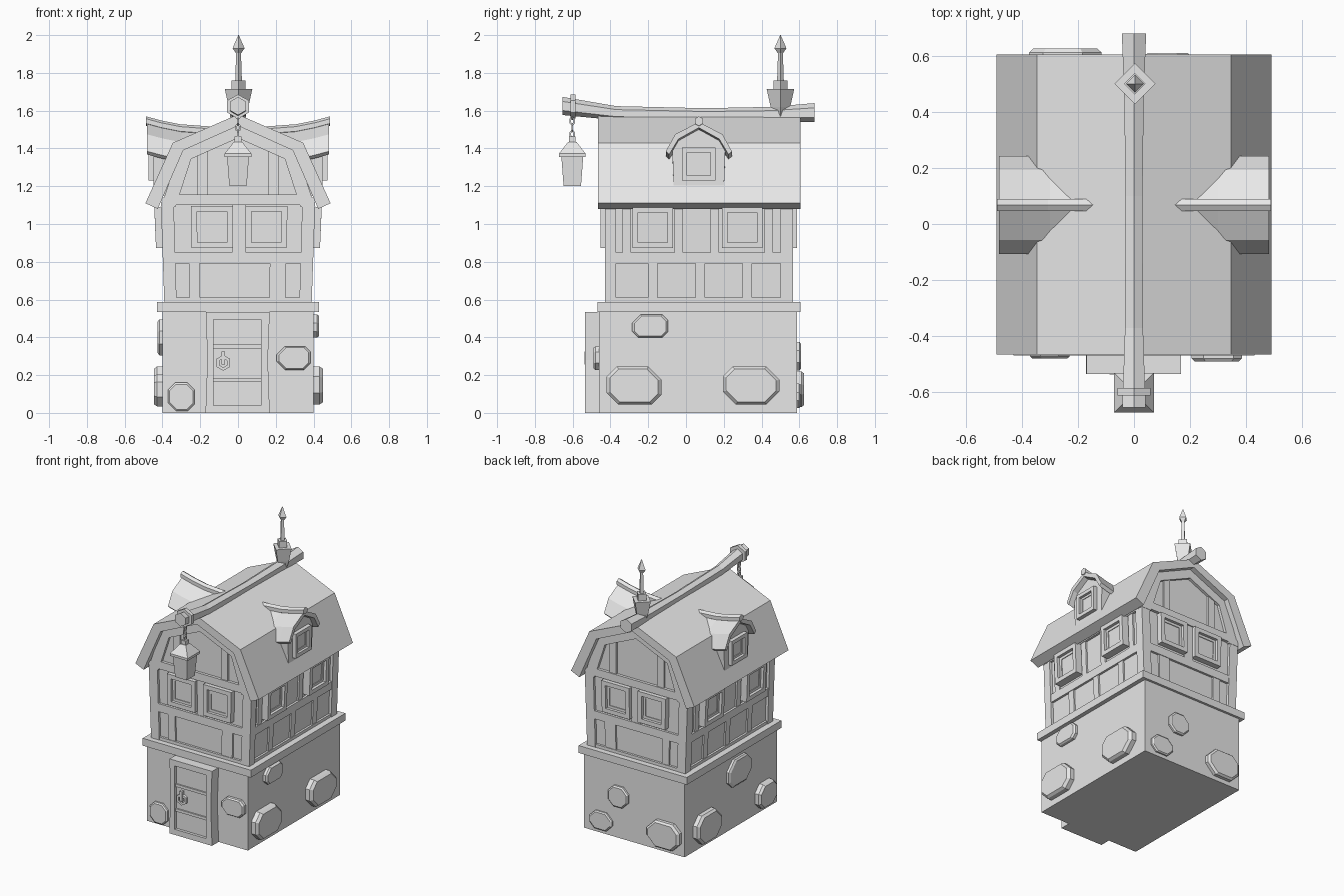
import bpy, bmesh, math, random
from math import sin, cos, pi

random.seed(4)
if "Cube" in bpy.data.objects:
    bpy.data.objects.remove(bpy.data.objects["Cube"])

grey = bpy.data.materials.new("plain_grey")
grey.use_nodes = True
grey.diffuse_color = (0.8, 0.8, 0.8, 1)
grey.node_tree.nodes["Principled BSDF"].inputs["Base Color"].default_value = (0.8, 0.8, 0.8, 1)


def loft(name, rings, closed=False):
    """Skin rings of 3D points; cap the ends unless the loft is a closed loop."""
    bm = bmesh.new()
    vs = [[bm.verts.new(p) for p in r] for r in rings]
    n = len(vs[0])
    pairs = list(zip(vs, vs[1:])) + ([(vs[-1], vs[0])] if closed else [])
    for a, b in pairs:
        for i in range(n):
            j = (i + 1) % n
            bm.faces.new((a[i], a[j], b[j], b[i]))
    if not closed:
        bm.faces.new(vs[0])
        bm.faces.new(vs[-1])
    bmesh.ops.recalc_face_normals(bm, faces=bm.faces)
    me = bpy.data.meshes.new(name)
    bm.to_mesh(me)
    bm.free()
    me.materials.append(grey)
    ob = bpy.data.objects.new(name, me)
    bpy.context.collection.objects.link(ob)
    return ob


# Each side maps (across, height, outward distance) to a point
SIDES = {
    "front": lambda u, z, d: (u, -d, z),
    "back": lambda u, z, d: (u, d, z),
    "right": lambda u, z, d: (d, u, z),
    "left": lambda u, z, d: (-d, u, z),
}


def panel(name, side, layers, flare=0.1, closed=False):
    """Stack of (outline, distance) layers on one side; upper storey flares outward."""
    rings = []
    for poly, d in layers:
        ring = []
        for u, z in poly:
            x, y, h = SIDES[side](u, z, d)
            ring.append((x * (1 + flare * min(max(z - 0.585, 0), 0.5)), y, h))
        rings.append(ring)
    return loft(f"{side}_{name}", rings, closed)


def rect(u0, u1, z0, z1, m=0.0):
    return [(u0 + m, z0 + m), (u1 - m, z0 + m), (u1 - m, z1 - m), (u0 + m, z1 - m)]


def ngon(n, r, u=0.0, z=0.0, turn=0.0, tall=1.0):
    return [(u + r * sin(2 * pi * i / n + turn), z + r * tall * cos(2 * pi * i / n + turn)) for i in range(n)]


def mirrored(half):
    """Half outline from the side to the centre line, completed symmetrically."""
    return half + [(-u, z) for u, z in reversed(half) if u > 0]


def box(name, x0, x1, y0, y1, z0, z1):
    return loft(name, [[(x, y, z) for x, y in rect(x0, x1, y0, y1)] for z in (z0, z1)])


def framed(name, side, u0, u1, z0, z1, back, front, m, sink, flare=0.1):
    """Raised frame with a sunken pane and a thin inner lip."""
    o, i, p = (rect(u0, u1, z0, z1, k) for k in (0, m, m * 1.6))
    return panel(name, side, [(o, back), (o, front), (i, front), (i, front - sink),
                              (p, front - sink), (p, front - sink - 0.005)], flare)


# Stone ground floor and ledge
box("stone_base", -0.4, 0.4, -0.46, 0.588, 0, 0.54)
box("stone_ledge", -0.43, 0.43, -0.468, 0.605, 0.535, 0.588)


def stone(side, u, z, w, h, d, out):
    """Chunky cut-corner stone set into the wall."""
    a, b = w / 2, h / 2
    poly = []
    for su, sz, flip in ((1, 1, 0), (1, -1, 1), (-1, -1, 0), (-1, 1, 1)):
        c = b * random.uniform(0.45, 0.75)
        pts = [(su * (a - c), sz * b), (su * a, sz * (b - c))]
        poly += pts[::-1] if flip else pts
    at = lambda k: [(u + p * k, z + q * k) for p, q in poly]
    panel("wall_stone", side, [(at(1), d - 0.02), (at(1), d + out * 0.65), (at(0.88), d + out)])


for s in (("front", -0.3, 0.085, 0.14, 0.15, 0.46, 0.02), ("front", 0.295, 0.29, 0.18, 0.125, 0.46, 0.03),
          ("right", -0.275, 0.145, 0.29, 0.2, 0.4, 0.05), ("right", -0.19, 0.46, 0.19, 0.12, 0.4, 0.03),
          ("right", 0.345, 0.145, 0.3, 0.2, 0.4, 0.05), ("left", 0.35, 0.14, 0.28, 0.21, 0.4, 0.045),
          ("left", -0.02, 0.4, 0.26, 0.19, 0.4, 0.025), ("left", -0.31, 0.12, 0.2, 0.17, 0.4, 0.045),
          ("back", -0.245, 0.125, 0.26, 0.19, 0.585, 0.04), ("back", 0.26, 0.09, 0.18, 0.13, 0.585, 0.02),
          ("back", 0.12, 0.3, 0.16, 0.15, 0.585, 0.025)):
    stone(*s)

# Door: frame, cross bars, ring handle
def jamb(m):
    return [(-0.172 + m, m), (0.168 - m, m), (0.158 - m, 0.28), (0.168 - m, 0.535 - m),
            (-0.17 + m, 0.535 - m), (-0.162 + m, 0.28)]


opening = [(-0.13, 0.04), (0.122, 0.04), (0.122, 0.28), (0.122, 0.495), (-0.13, 0.495), (-0.13, 0.28)]
panel("door_frame", "front", [(jamb(0), 0.44), (jamb(0), 0.535), (opening, 0.535), (opening, 0.515)])
for z in (0.175, 0.352):
    panel("door_bar", "front", [(rect(-0.13, 0.122, z - 0.01, z + 0.01), d) for d in (0.51, 0.525)])
ring = [(ngon(6, r, -0.078, 0.265), d) for r, d in ((0.042, 0.515), (0.042, 0.533), (0.024, 0.533), (0.024, 0.515))]
panel("door_ring", "front", ring, closed=True)
panel("door_ring_clasp", "front", [(rect(-0.088, -0.068, 0.255, 0.325), d) for d in (0.51, 0.537)])

# Plaster upper storey with gable ends
gable = mirrored([(0.37, 0.58), (0.37, 1.12), (0.285, 1.37), (0, 1.5)])
panel("plaster_walls", "back", [(gable, -0.412), (gable, 0.548)])

# Timber frame
for sx in (1, -1):
    for name, y0, y1 in (("front", -0.43, -0.37), ("back", 0.5, 0.566)):
        a, b = sorted((sx * 0.325, sx * 0.39))
        panel(name + "_corner_post", "back", [(rect(a, b, 0.585, 1.14), y0), (rect(a, b, 0.585, 1.14), y1)])
rake = mirrored([(0.39, 1.09), (0.29, 1.39), (0, 1.525)])
hole = mirrored([(0.315, 1.09), (0.236, 1.345), (0, 1.455)])
for side, d in (("front", 0.412), ("back", 0.548)):
    def timber(name, *r, out=0.016):
        panel(name, side, [(rect(*r), d - 0.02), (rect(*r), d + out)])
    timber("sill_beam", -0.36, 0.36, 0.585, 0.61)
    timber("middle_beam", -0.36, 0.36, 0.79, 0.848)
    timber("gable_beam", -0.36, 0.36, 1.1, 1.155, out=0.02)
    for u in (-0.205, 0.155):
        timber("gable_post", u, u + 0.05, 1.15, 1.4, out=0.012)
    timber("lower_post", -0.255, -0.2, 0.6, 0.8, out=0.012)
    timber("lower_post", 0.165, 0.25, 0.6, 0.8, out=0.012)
    timber("middle_post", -0.03, 0.04, 0.84, 1.11, out=0.012)
    panel("rake_beam", side, [(rake + hole[::-1], d - 0.02), (rake + hole[::-1], d + 0.02)])
    for u in (-0.238, 0.038):
        framed("window", side, u, u + 0.212, 0.872, 1.095, d - 0.01, d + 0.04, 0.03, 0.02)
for side in ("right", "left"):
    def timber(name, *r, out=0.015):
        panel(name, side, [(rect(*r), 0.35), (rect(*r), 0.37 + out)])
    timber("sill_beam", -0.39, 0.53, 0.585, 0.61)
    timber("middle_beam", -0.39, 0.53, 0.79, 0.848)
    timber("top_beam", -0.39, 0.53, 1.09, 1.13)
    for u in (-0.335, -0.06, 0.13, 0.415):
        timber("upper_post", u, u + 0.045, 0.84, 1.1, out=0.011)
    for u in (-0.2, 0.05, 0.3):
        timber("lower_post", u, u + 0.05, 0.6, 0.8, out=0.011)
    for u in (-0.283, 0.19):
        framed("window", side, u, u + 0.215, 0.872, 1.09, 0.36, 0.422, 0.03, 0.02)

# Two-pitch roof shell
outer = mirrored([(0.49, 1.11), (0.345, 1.43), (0, 1.58)])
inner = mirrored([(0.425, 1.08), (0.29, 1.39), (0, 1.52)])
panel("main_roof", "back", [(outer + inner[::-1], -0.465), (outer + inner[::-1], 0.605)], 0)

# Ridge beam, bent up at both ends
loft("ridge_beam", [[(x, y, z) for x, z in ngon(6, r, 0, c)] for y, c, r in
                    ((-0.655, 1.625, 0.048), (-0.37, 1.587, 0.037), (0.1, 1.578, 0.035),
                     (0.45, 1.58, 0.04), (0.68, 1.59, 0.05))])
panel("beam_strap", "front", [(ngon(6, 0.064, 0, 1.622), d) for d in (0.585, 0.612)])

# Dormers on both roof slopes
DY = 0.068
shell = mirrored([(0.175, 1.385), (0.125, 1.475), (0, 1.54)])
under = mirrored([(0.157, 1.368), (0.108, 1.45), (0, 1.51)])
sweep = ((0.482, 0), (0.4, -0.022), (0.3, -0.042), (0.12, -0.055))
front_wall = mirrored([(0.132, 1.17), (0.14, 1.39), (0.105, 1.45), (0, 1.505)])
for side in ("right", "left"):
    panel("dormer_roof", side, [([(DY + u, z + dz) for u, z in shell + under[::-1]], x) for x, dz in sweep], 0)
    panel("dormer_wall", side, [([(DY + u, z + dz) for u, z in front_wall], x)
                                for x, dz in ((0.447, -0.005), (0.3, -0.04))], 0)
    panel("dormer_ridge_pole", side, [(ngon(6, 0.025, DY, 1.545 + dz), x + 0.006) for x, dz in sweep], 0)
    framed("dormer_window", side, DY - 0.088, DY + 0.088, 1.23, 1.405, 0.43, 0.474, 0.026, 0.018, 0)


def tower(name, x, y, levels, turn=pi / 4):
    """Square stack of (height, half width) levels."""
    r = math.sqrt(2)
    return loft(name, [[(x + p, y + q, z) for p, q in ngon(4, w * r, turn=turn)] for z, w in levels])


# Hanging lantern on a chain
LY = -0.602
tower("lantern_body", 0, LY, ((1.2, 0.046), (1.36, 0.058)))
tower("lantern_roof", 0, LY, ((1.355, 0.071), (1.372, 0.071), (1.435, 0.022)))
tower("lantern_cap", 0, LY, ((1.43, 0.018), (1.462, 0.018)))
for i, z in enumerate((1.475, 1.51, 1.545, 1.575)):
    link = [(ngon(6, r, 0 if i % 2 else LY, z, tall=1.5), d) for r, d in
            ((0.016, -0.005), (0.016, 0.005), (0.008, 0.005), (0.008, -0.005))]
    if i % 2:
        link = [(p, d - LY) for p, d in link]
    panel("chain_link", "front" if i % 2 else "right", link, 0, closed=True)

# Roof finial with spear tip, turned cornerwise
h = math.sqrt(2)
tower("finial_base", 0.003, 0.5, ((1.57, 0.035 / h), (1.62, 0.052 / h), (1.715, 0.073 / h)), 0)
tower("finial_collar", 0.003, 0.5, ((1.71, 0.038 / h), (1.76, 0.038 / h)), 0)
tower("finial_pole", 0.003, 0.5, ((1.75, 0.018 / h), (1.93, 0.012 / h)), 0)
tower("finial_tip", 0.003, 0.5, ((1.905, 0.014 / h), (1.93, 0.032 / h), (2.0, 0.001)), 0)
